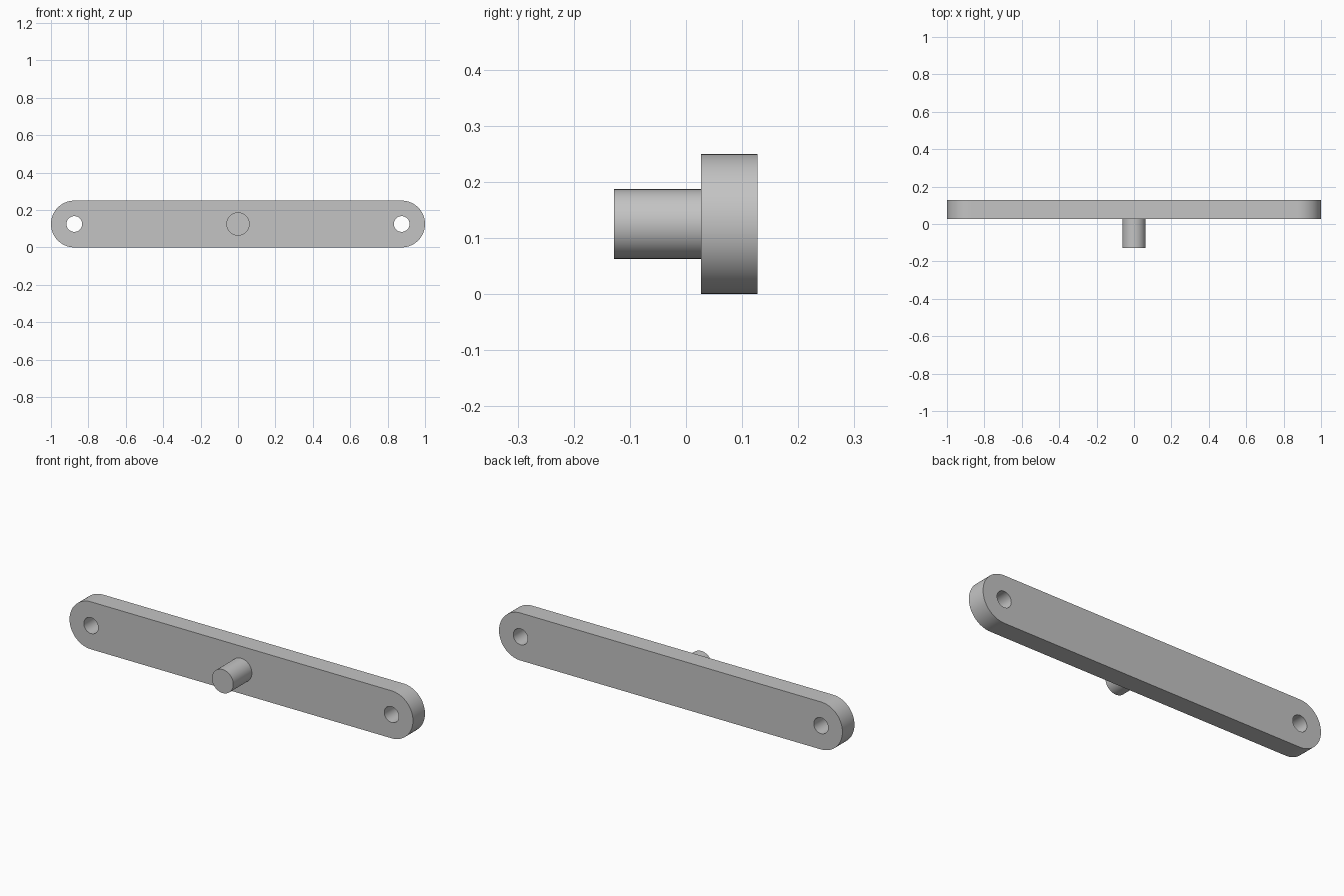
import bpy
import bmesh
from math import pi, cos, sin, radians
from mathutils import Vector

cube = bpy.data.objects.get("Cube")
if cube:
    bpy.data.objects.remove(cube, do_unlink=True)

RADIUS = 0.125            # half height of the bar and radius of its ends
END_X = 1 - RADIUS        # centres of the rounded ends and holes
FRONT, BACK = 0.027, 0.127
PIN_TIP = -0.128
PIN_RADIUS, HOLE_RADIUS = 0.062, 0.042

grey = bpy.data.materials.new("plain grey")
grey.use_nodes = True
colour = (0.55, 0.55, 0.55, 1)
grey.diffuse_color = colour
grey.node_tree.nodes["Principled BSDF"].inputs["Base Color"].default_value = colour


def arc(x, radius, start, sweep, steps):
    """Points (x, z) of an arc centred on the bar's mid height."""
    angles = [start + sweep * i / steps for i in range(steps + 1)]
    return [(x + radius * cos(a), RADIUS + radius * sin(a)) for a in angles]


def circle(x, radius, steps=64):
    return arc(x, radius, 0, 2 * pi, steps)[:-1]


def prism(name, outline, y0, y1):
    """Extrude an outline in x and z along y."""
    bm = bmesh.new()
    face = bm.faces.new([bm.verts.new((x, y0, z)) for x, z in outline])
    new = bmesh.ops.extrude_face_region(bm, geom=[face])["geom"]
    verts = [v for v in new if isinstance(v, bmesh.types.BMVert)]
    bmesh.ops.translate(bm, verts=verts, vec=Vector((0, y1 - y0, 0)))
    bmesh.ops.recalc_face_normals(bm, faces=bm.faces)
    mesh = bpy.data.meshes.new(name)
    bm.to_mesh(mesh)
    bm.free()
    mesh.materials.append(grey)
    obj = bpy.data.objects.new(name, mesh)
    bpy.context.collection.objects.link(obj)
    return obj


def activate(obj):
    bpy.ops.object.select_all(action="DESELECT")
    obj.select_set(True)
    bpy.context.view_layer.objects.active = obj


# Flat bar with fully rounded ends
outline = arc(END_X, RADIUS, -pi / 2, pi, 40) + arc(-END_X, RADIUS, pi / 2, pi, 40)
bar = prism("bar", outline, FRONT, BACK)

# Round through-hole near each end
for side in (-1, 1):
    cutter = prism("hole_cutter", circle(side * END_X, HOLE_RADIUS), FRONT - 0.1, BACK + 0.1)
    cutter.hide_render = True
    mod = bar.modifiers.new("hole", "BOOLEAN")
    mod.operation = "DIFFERENCE"
    mod.solver = "EXACT"
    mod.object = cutter
    activate(bar)
    bpy.ops.object.modifier_apply(modifier=mod.name)
    bpy.data.objects.remove(cutter, do_unlink=True)

# Centre pin standing out of the front face
pin = prism("centre_pin", circle(0, PIN_RADIUS), PIN_TIP, FRONT)

for obj in (bar, pin):
    activate(obj)
    bpy.ops.object.shade_smooth_by_angle(angle=radians(30))
